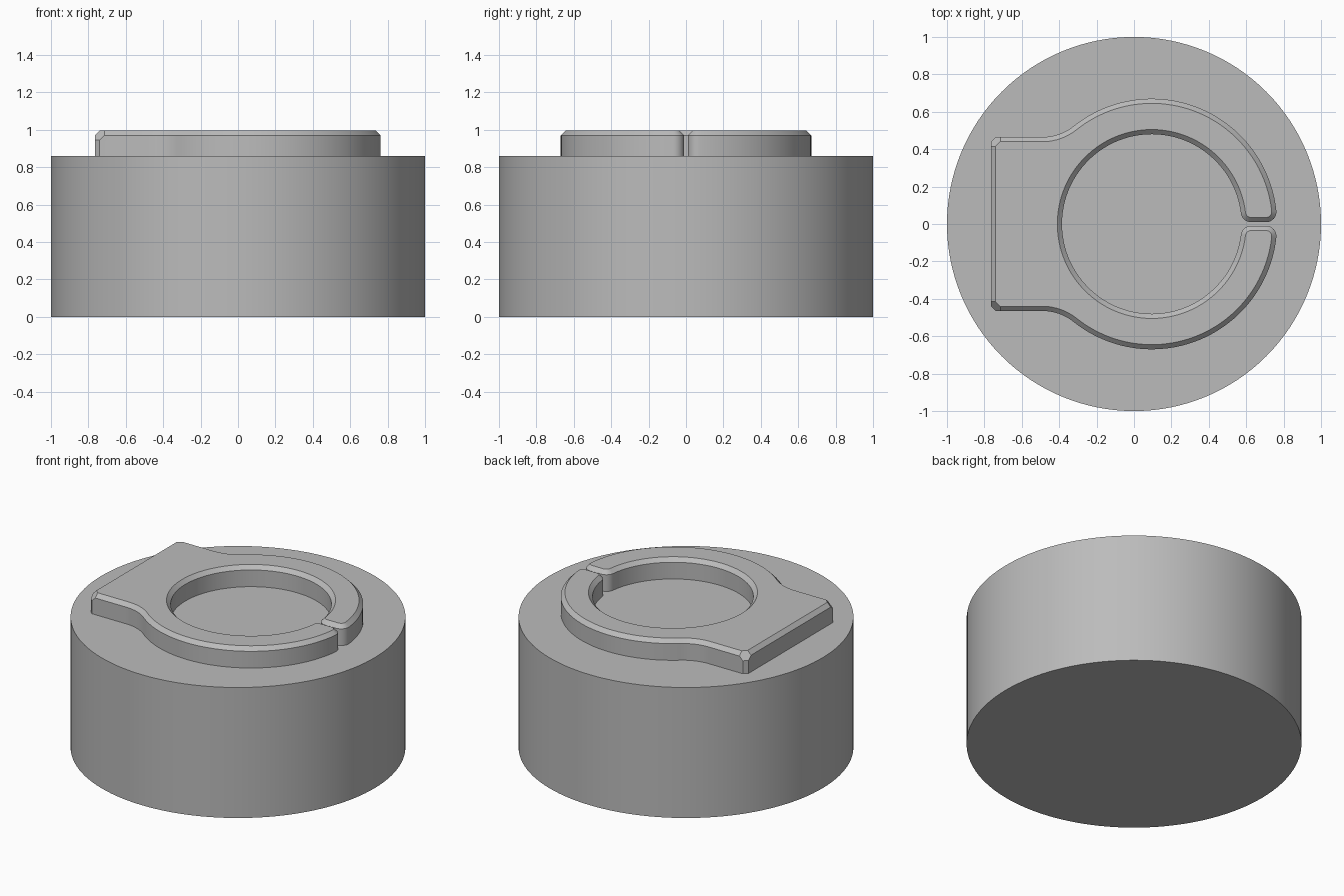
import bpy, bmesh, math
from mathutils import Vector

if "Cube" in bpy.data.objects:
    bpy.data.objects.remove(bpy.data.objects["Cube"])

grey = bpy.data.materials.new("plain grey")
grey.diffuse_color = (0.5, 0.5, 0.5, 1)
grey.use_nodes = True
grey.node_tree.nodes["Principled BSDF"].inputs["Base Color"].default_value = grey.diffuse_color

BASE_TOP, CLIP_TOP, CHAMFER = 0.86, 0.995, 0.025
CX, R_OUT, R_HOLE = 0.095, 0.67, 0.48      # ring centre and radii
LEFT, HALF_W = -0.765, 0.465               # square tab
GAP, R_TIP = 0.01, 0.055                   # slot half width, rounded tips
R_NECK, NECK_X = 0.267, -0.49              # concave neck blending tab and ring


def finish(bm, name, angle):
    mesh = bpy.data.meshes.new(name)
    bm.to_mesh(mesh)
    bm.free()
    mesh.materials.append(grey)
    ob = bpy.data.objects.new(name, mesh)
    bpy.context.collection.objects.link(ob)
    bpy.ops.object.select_all(action='DESELECT')
    ob.select_set(True)
    bpy.context.view_layer.objects.active = ob
    bpy.ops.object.shade_smooth_by_angle(angle=math.radians(angle))
    return ob


def arc(cx, cy, r, a0, a1, n):
    return [(cx + r * math.cos(a0 + (a1 - a0) * i / n),
             cy + r * math.sin(a0 + (a1 - a0) * i / n)) for i in range(n + 1)]


def outline(d):
    """Clip outline, inset by d: back half, then its mirror image."""
    pi, ty = math.pi, GAP + R_TIP
    a_in = math.asin(ty / (R_HOLE + R_TIP))
    a_out = math.asin(ty / (R_OUT - R_TIP))
    x_in = CX + (R_HOLE + R_TIP) * math.cos(a_in)
    x_out = CX + (R_OUT - R_TIP) * math.cos(a_out)
    neck_y = HALF_W + R_NECK
    t = math.atan2(neck_y, NECK_X - CX)
    half = arc(CX, 0, R_HOLE + d, pi, a_in, 48)
    half += arc(x_in, ty, R_TIP - d, a_in + pi, 1.5 * pi, 8)[1:]
    half += arc(x_out, ty, R_TIP - d, 1.5 * pi, 2 * pi + a_out, 8)
    half += arc(CX, 0, R_OUT - d, a_out, t, 40)[1:]
    half += arc(NECK_X, neck_y, R_NECK + d, t - pi, -pi / 2, 10)[1:]
    half.append((LEFT + d, HALF_W - d))
    return half + [(x, -y) for x, y in reversed(half[1:])]


# Round base
bm = bmesh.new()
bmesh.ops.create_cone(bm, cap_ends=True, segments=128, radius1=1, radius2=1, depth=BASE_TOP)
bmesh.ops.translate(bm, verts=bm.verts, vec=(0, 0, BASE_TOP / 2))
finish(bm, "round_base", 30)

# Split ring clip with a chamfered rim
bm = bmesh.new()
levels = [(0, BASE_TOP), (0, CLIP_TOP - CHAMFER), (CHAMFER, CLIP_TOP)]
rings = [[bm.verts.new((x, y, z)) for x, y in outline(d)] for d, z in levels]
n = len(rings[0])
for lo, hi in zip(rings, rings[1:]):
    for i in range(n):
        j = (i + 1) % n
        bm.faces.new((lo[i], lo[j], hi[j], hi[i]))
bm.faces.new(rings[-1])

# Clipped tab corners: a vertical cut, then a sloped facet
for side in (1, -1):
    for slope, z in ((0, BASE_TOP), (1, CLIP_TOP - 2 * CHAMFER)):
        cut = bmesh.ops.bisect_plane(
            bm, geom=bm.verts[:] + bm.edges[:] + bm.faces[:], dist=1e-5,
            plane_co=Vector((LEFT + CHAMFER, side * HALF_W, z)),
            plane_no=Vector((-1, side, slope)).normalized(), clear_outer=True)
        verts = [g for g in cut["geom_cut"] if isinstance(g, bmesh.types.BMVert)]
        mid = sum((v.co for v in verts), Vector()) / len(verts)
        # order the cut points around the facet and cap it
        normal = Vector((-1, side, slope)).normalized()
        u = Vector((side, 1, 0)).normalized()
        w = normal.cross(u)
        verts.sort(key=lambda v: math.atan2((v.co - mid).dot(w), (v.co - mid).dot(u)))
        bm.faces.new(verts)
finish(bm, "split_ring_clip", 30)
